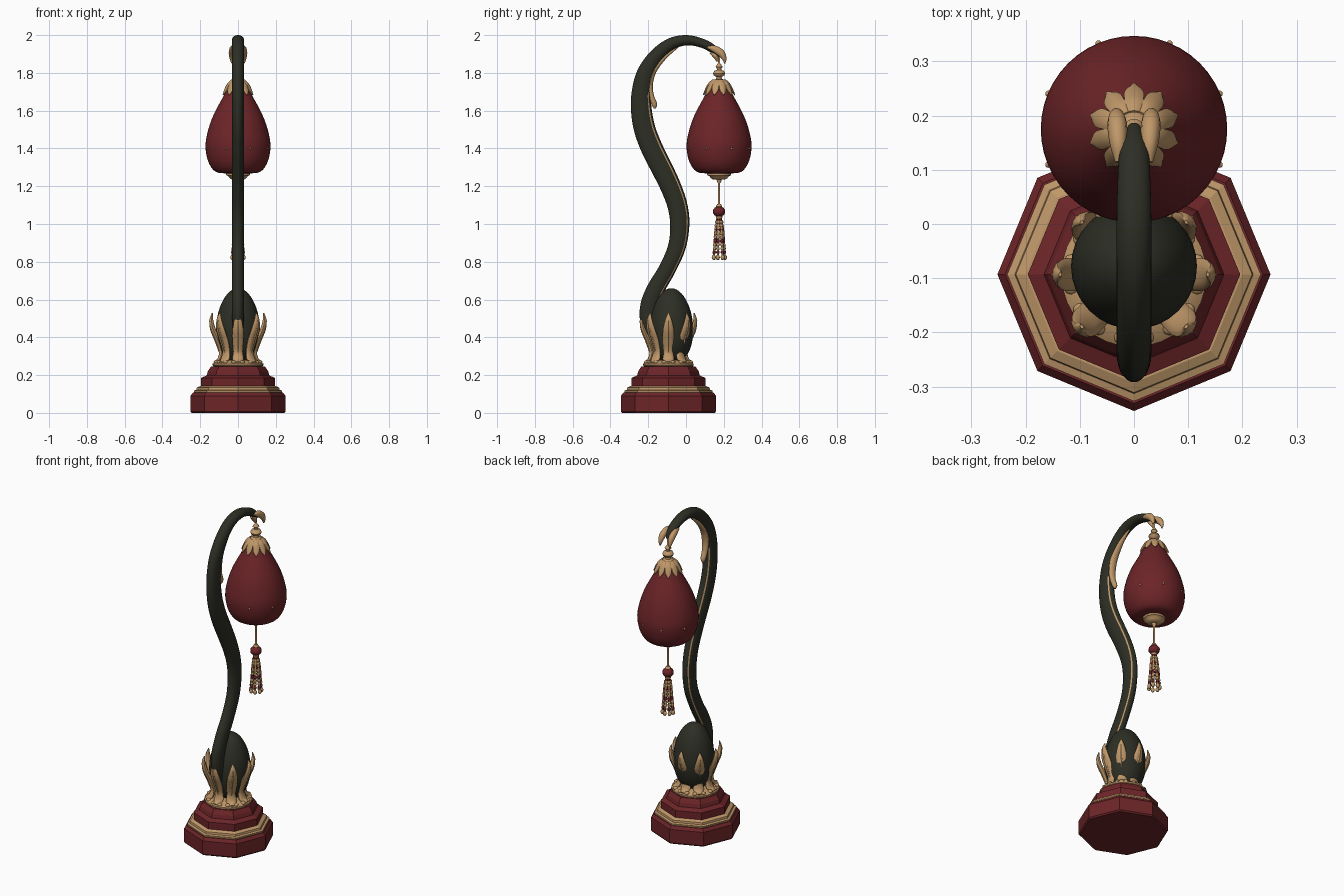
import bpy, bmesh, math
from mathutils import Matrix, Vector

cube = bpy.data.objects.get("Cube")
if cube:
    bpy.data.objects.remove(cube)


def material(name, rgb):
    m = bpy.data.materials.new(name)
    m.use_nodes = True
    m.diffuse_color = (*rgb, 1)
    node = next(n for n in m.node_tree.nodes if n.type == 'BSDF_PRINCIPLED')
    node.inputs["Base Color"].default_value = (*rgb, 1)
    node.inputs["Roughness"].default_value = 0.6
    return m


RED = material("deep red", (0.15, 0.018, 0.021))
GOLD = material("antique gold", (0.52, 0.31, 0.14))
DARK = material("dark green bronze", (0.026, 0.028, 0.018))
BASE_Y, SHADE_Y = -0.093, 0.175


def finish(name, bm, mats, smooth=True):
    bmesh.ops.recalc_face_normals(bm, faces=bm.faces)
    for f in bm.faces:
        f.smooth = smooth
    me = bpy.data.meshes.new(name)
    bm.to_mesh(me)
    bm.free()
    for m in mats:
        me.materials.append(m)
    if smooth:
        me.set_sharp_from_angle(angle=math.radians(45))
    ob = bpy.data.objects.new(name, me)
    bpy.context.collection.objects.link(ob)
    return ob


def skin(bm, rings):
    """Bridge rings of vertices and cap both ends; returns faces with their side index."""
    n = len(rings[0])
    faces = []
    for r0, r1 in zip(rings, rings[1:]):
        for i in range(n):
            j = (i + 1) % n
            faces.append((bm.faces.new((r0[i], r0[j], r1[j], r1[i])), i))
    bm.faces.new(rings[0][::-1])
    bm.faces.new(rings[-1])
    return faces


def lathe(name, profile, y, mat, sides=32, smooth=True):
    bm = bmesh.new()
    rings = []
    for r, z in profile:
        rings.append([bm.verts.new((r * math.cos(t), y + r * math.sin(t), z))
                      for t in (math.tau * i / sides for i in range(sides))])
    skin(bm, rings)
    return finish(name, bm, [mat], smooth)


def spline(keys, steps):
    """Catmull-Rom through keys of any dimension."""
    k = [Vector(p) for p in keys]
    k = [k[0] * 2 - k[1]] + k + [k[-1] * 2 - k[-2]]
    out = []
    for a, b, c, d in zip(k, k[1:], k[2:], k[3:]):
        for s in range(steps):
            t = s / steps
            out.append(0.5 * (2 * b + (c - a) * t + (2 * a - 5 * b + 4 * c - d) * t * t
                              + (3 * b - a - 3 * c + d) * t ** 3))
    return out + [k[-2]]


def sweep(bm, keys, matrix=Matrix(), sides=12, steps=5):
    """Oval tube in the local yz plane; keys are (y, z, half depth, half width)."""
    pts = spline(keys, steps)
    rings = []
    for i, p in enumerate(pts):
        d = pts[min(i + 1, len(pts) - 1)] - pts[max(i - 1, 0)]
        t = Vector((d[0], d[1])).normalized()
        ring = []
        for s in range(sides):
            ang = math.tau * s / sides
            u, w = p[2] * math.cos(ang), p[3] * math.sin(ang)
            ring.append(bm.verts.new(matrix @ Vector((w, p[0] + t.y * u, p[1] - t.x * u))))
        rings.append(ring)
    return skin(bm, rings)


def around(y, count, start=0.0):
    for i in range(count):
        yield Matrix.Translation((0, y, 0)) @ Matrix.Rotation(start + math.tau * i / count, 4, 'Z')


def ball(bm, loc, r, stretch=1.0):
    m = Matrix.Translation(loc) @ Matrix.Diagonal((1, 1, stretch, 1))
    bmesh.ops.create_uvsphere(bm, u_segments=10, v_segments=8, radius=r, matrix=m)


# Octagonal stepped base
lathe("base_lower", [(0.245, 0), (0.252, 0.008), (0.252, 0.09), (0.238, 0.108)],
      BASE_Y, RED, 8, False)
lathe("base_moulding", [(0.232, 0.106), (0.234, 0.118), (0.22, 0.122), (0.218, 0.134),
                        (0.2, 0.142)], BASE_Y, GOLD, 8, False)
lathe("base_upper", [(0.196, 0.138), (0.196, 0.185), (0.166, 0.198), (0.16, 0.22),
                     (0.143, 0.246)], BASE_Y, RED, 8, False)
lathe("base_collar", [(0.125, 0.244), (0.134, 0.251), (0.134, 0.26), (0.12, 0.27),
                      (0.09, 0.28)], BASE_Y, GOLD)

# Egg held in a ring of curling petals
egg = []
for i in range(1, 24):
    a = math.pi * i / 24
    egg.append((0.116 * math.sin(a) * (1 + 0.08 * math.cos(a)), 0.455 - 0.205 * math.cos(a)))
lathe("egg", egg, -0.078, DARK)

bm = bmesh.new()
petal = [(0.128, 0.268, 0.004, 0.012), (0.098, 0.283, 0.012, 0.03), (0.088, 0.325, 0.013, 0.025),
         (0.106, 0.385, 0.014, 0.03), (0.13, 0.44, 0.013, 0.029), (0.141, 0.49, 0.01, 0.018),
         (0.136, 0.528, 0.003, 0.004)]
rib = [(0.097, 0.32, 0.004, 0.004), (0.118, 0.385, 0.007, 0.006),
       (0.141, 0.44, 0.006, 0.006), (0.15, 0.49, 0.003, 0.003)]
for m in around(BASE_Y, 8):
    sweep(bm, petal, m)
    sweep(bm, rib, m, 6)
for m in around(BASE_Y, 16, math.tau / 32):
    ball(bm, m @ Vector((0, 0.118, 0.268)), 0.014, 0.7)
finish("petals", bm, [GOLD])

# Curved stem with two gold lines along its inner side
stem = [(-0.165, 0.36, 0.03, 0.02), (-0.195, 0.48, 0.046, 0.03), (-0.193, 0.57, 0.048, 0.032),
        (-0.158, 0.66, 0.047, 0.032), (-0.1, 0.76, 0.045, 0.032), (-0.048, 0.88, 0.047, 0.032),
        (-0.033, 1.0, 0.051, 0.032), (-0.046, 1.1, 0.053, 0.032), (-0.082, 1.2, 0.055, 0.032),
        (-0.13, 1.3, 0.057, 0.032), (-0.18, 1.4, 0.058, 0.032), (-0.218, 1.5, 0.057, 0.032),
        (-0.236, 1.6, 0.055, 0.032), (-0.237, 1.7, 0.05, 0.032), (-0.213, 1.8, 0.046, 0.032),
        (-0.157, 1.89, 0.038, 0.032), (-0.08, 1.953, 0.032, 0.032), (0.005, 1.973, 0.027, 0.032),
        (0.085, 1.957, 0.024, 0.03), (0.14, 1.928, 0.022, 0.026), (0.178, 1.89, 0.012, 0.012)]
bm = bmesh.new()
for face, side in sweep(bm, stem, sides=32):
    z = face.calc_center_median().z
    if side in (3, 28) and 0.6 < z < 1.7:
        face.material_index = 1
finish("stem", bm, [DARK, GOLD])

# Leaf curling away from the inside of the stem
bm = bmesh.new()
sweep(bm, [(-0.04, 1.94, 0.004, 0.004), (-0.115, 1.882, 0.012, 0.016), (-0.17, 1.81, 0.014, 0.022),
           (-0.189, 1.74, 0.014, 0.022), (-0.184, 1.68, 0.014, 0.018),
           (-0.168, 1.635, 0.015, 0.015), (-0.165, 1.612, 0.006, 0.006)])
finish("stem_leaf", bm, [GOLD])

# Leafy claw at the tip of the stem
bm = bmesh.new()
claw = [(0.115, 1.935, 0.006, 0.008), (0.15, 1.927, 0.018, 0.016), (0.185, 1.905, 0.02, 0.018),
        (0.203, 1.875, 0.012, 0.012), (0.205, 1.85, 0.003, 0.003)]
for sx in (-1, 1):
    m = Matrix.Translation((sx * 0.02, 0, 0)) @ Matrix.Rotation(-sx * 0.06, 4, 'Z')
    sweep(bm, claw, m)
sweep(bm, [(0.13, 1.91, 0.008, 0.01), (0.155, 1.89, 0.014, 0.02), (0.168, 1.86, 0.005, 0.006)])
finish("stem_claw", bm, [GOLD])

# Hanging finial above the shade
lathe("finial", [(0.05, 1.71), (0.045, 1.745), (0.033, 1.76), (0.016, 1.768), (0.014, 1.778),
                 (0.028, 1.787), (0.032, 1.797), (0.026, 1.81), (0.012, 1.816), (0.012, 1.824),
                 (0.019, 1.832), (0.012, 1.843), (0.006, 1.85), (0.006, 1.89)],
      SHADE_Y, GOLD, 20)

# Pear-shaped shade with small studs
shade = spline([(0.07, 1.268), (0.115, 1.275), (0.145, 1.305), (0.165, 1.355), (0.172, 1.42),
                (0.16, 1.49), (0.137, 1.56), (0.108, 1.62), (0.078, 1.675), (0.05, 1.73)], 4)
lathe("shade", [tuple(p) for p in shade], SHADE_Y, RED, 48)
bm = bmesh.new()
for m in around(SHADE_Y, 8, math.tau / 16):
    ball(bm, m @ Vector((0, 0.171, 1.4)), 0.006)
finish("shade_studs", bm, [GOLD])

# Pointed petals capping the shade
bm = bmesh.new()
for m in around(SHADE_Y, 10):
    sweep(bm, [(0.03, 1.762, 0.006, 0.012), (0.051, 1.74, 0.008, 0.018),
               (0.068, 1.708, 0.008, 0.018), (0.083, 1.683, 0.003, 0.003)], m, 10)
finish("shade_cap", bm, [GOLD])
lathe("shade_foot", [(0.03, 1.235), (0.045, 1.243), (0.05, 1.252), (0.062, 1.258),
                     (0.064, 1.268), (0.06, 1.275)], SHADE_Y, GOLD)

# Cord, bead and tassel
lathe("cord", [(0.006, 1.08), (0.006, 1.215), (0.012, 1.225), (0.014, 1.237)], SHADE_Y, GOLD, 10)
bm = bmesh.new()
ball(bm, (0, SHADE_Y, 1.066), 0.033, 0.85)
finish("tassel_bead", bm, [RED])
lathe("bead_caps", [(0.016, 1.03), (0.018, 1.04), (0.01, 1.05), (0.01, 1.085), (0.017, 1.093),
                    (0.01, 1.105)], SHADE_Y, GOLD, 12)
strands, drops = bmesh.new(), bmesh.new()
for m in around(SHADE_Y, 7):
    sweep(strands, [(0.008, 1.035, 0.006, 0.006), (0.02, 0.97, 0.007, 0.007),
                    (0.025, 0.9, 0.007, 0.007), (0.031, 0.825, 0.005, 0.005)], m, 8, 3)
    for i in range(9):
        ball(strands, m @ Vector((0, 0.014 + 0.0018 * i, 1.01 - 0.02 * i)), 0.0095)
    ball(drops, m @ Vector((0, 0.031, 0.823)), 0.011, 1.3)
for f in strands.faces:
    f.material_index = int(f.calc_center_median().z / 0.02) % 3 == 0
finish("tassel_strands", strands, [GOLD, RED])
finish("tassel_drops", drops, [GOLD])
